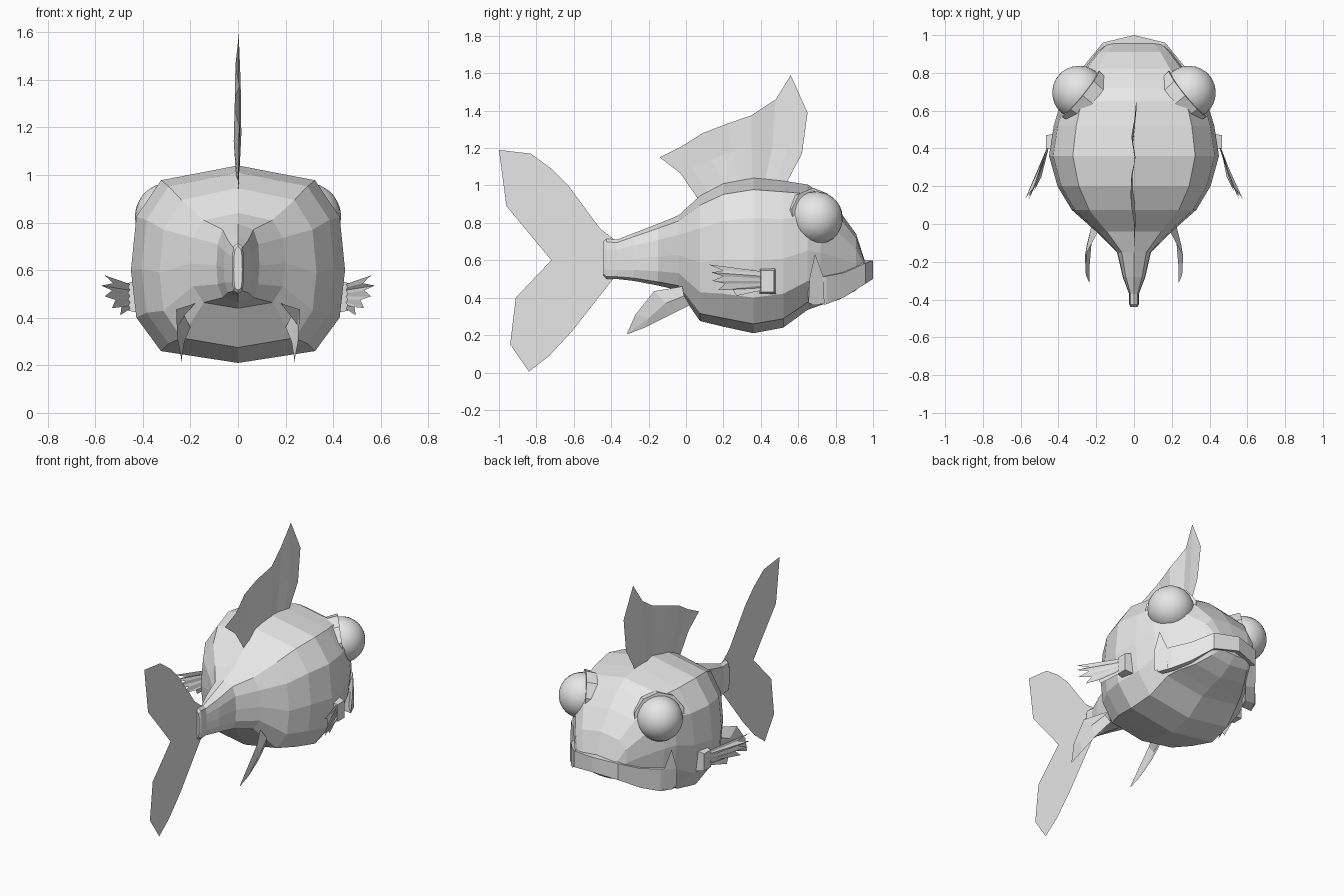
import bpy, math
from mathutils import Vector

if "Cube" in bpy.data.objects:
    bpy.data.objects.remove(bpy.data.objects["Cube"])

grey = bpy.data.materials.new("plain_grey")
grey.diffuse_color = (0.8, 0.8, 0.8, 1)
grey.use_nodes = True
grey.node_tree.nodes["Principled BSDF"].inputs["Base Color"].default_value = grey.diffuse_color


def make(name, verts, faces):
    me = bpy.data.meshes.new(name)
    me.from_pydata([tuple(v) for v in verts], [], faces)
    me.materials.append(grey)
    ob = bpy.data.objects.new(name, me)
    bpy.context.collection.objects.link(ob)
    return ob


def both_sides(name, verts, faces):
    """Part on the right plus its mirrored twin on the left."""
    make("right_" + name, verts, faces)
    make("left_" + name, [(-x, y, z) for x, y, z in verts],
         [tuple(reversed(f)) for f in faces])


def grid(rows, closed=False):
    """Join equal-length rows of points with quads."""
    n = len(rows[0])
    verts = [p for r in rows for p in r]
    faces = []
    for i in range(len(rows) - 1):
        for j in range(n if closed else n - 1):
            k = (j + 1) % n
            faces.append((i*n + j, i*n + k, (i+1)*n + k, (i+1)*n + j))
    return verts, faces


# Body: twelve-sided rings from tail stem to snout (y, top, bottom, half width)
stations = [(-0.44, .70, .515, .018), (-0.425, .715, .50, .026), (-0.37, .71, .50, .026),
            (-0.28, .745, .49, .06), (-0.15, .795, .465, .09), (-0.04, .84, .44, .20),
            (0.075, .945, .275, .33), (0.20, 1.01, .245, .405), (0.36, 1.04, .21, .45),
            (0.52, 1.025, .24, .425), (0.65, 1.005, .335, .385), (0.72, .96, .36, .345),
            (0.82, .865, .39, .265), (0.91, .74, .44, .195), (0.955, .60, .49, .145)]
rings = []
for y, top, bot, w in stations:
    h = top - bot
    c = 0.72
    half = [(0, top), (c*w, top - .075*h), (.95*w, top - .26*h), (w, top - .53*h),
            (.95*w, bot + .23*h), (c*w, bot + .06*h), (0, bot)]
    pts = half + [(-x, z) for x, z in half[-2:0:-1]]
    rings.append([(x, y, z) for x, z in pts])
verts, faces = grid(rings, closed=True)
last = len(verts) - 12
faces += [tuple(range(11, -1, -1)), tuple(range(last, last + 12))]
make("body", verts, faces)

# Lip: band wrapped around the snout (x, y, top, bottom)
side = [(.375, .67, .50, .36), (.335, .75, .515, .365), (.255, .85, .535, .405),
        (.165, .96, .585, .475), (0, 1.0, .60, .50)]
path = side + [(-x, y, t, b) for x, y, t, b in side[-2::-1]]
rows = []
for x, y, t, b in path:
    d = Vector((x, y - .55, 0)).normalized() * .06
    rows.append([(x, y, t), (x, y, b), (x - d.x, y - d.y, b + .015), (x - d.x, y - d.y, t)])
verts, faces = grid(rows, closed=True)
faces += [(3, 2, 1, 0), tuple(len(verts) - 4 + i for i in range(4))]
make("lip", verts, faces)

# Pointed flap at each mouth corner
both_sides("mouth_corner",
           [(.385, .655, .37), (.35, .74, .37), (.35, .735, .51), (.375, .69, .635),
            (.395, .66, .50), (.33, .68, .45)],
           [(0, 1, 2, 4), (4, 2, 3), (5, 0, 4), (5, 4, 3), (5, 3, 2), (5, 2, 1), (5, 1, 0)])

# Bulging eyes seated in ten-sided sockets
for s, label in ((1, "right"), (-1, "left")):
    axis = Vector((s * .76, .62, .12)).normalized()
    rot = axis.to_track_quat('Z', 'Y').to_euler()
    centre = Vector((s * .29, .695, .825))
    bpy.ops.mesh.primitive_uv_sphere_add(segments=24, ring_count=14, radius=.143,
                                         location=centre, rotation=rot)
    eye = bpy.context.object
    eye.name = label + "_eye"
    eye.data.materials.append(grey)
    bpy.ops.object.shade_smooth()
    bpy.ops.mesh.primitive_cone_add(vertices=10, radius1=.155, radius2=.165, depth=.07,
                                    location=centre - axis * .04, rotation=rot)
    socket = bpy.context.object
    socket.name = label + "_eye_socket"
    socket.data.materials.append(grey)

# Tail fin: flat forked sheet
tail = [(-.37, .70), (-.46, .77), (-.63, 1.0), (-.72, 1.09), (-.83, 1.17), (-1, 1.19),
        (-.96, .89), (-.72, .60), (-.91, .40), (-.94, .15), (-.84, .005), (-.73, .09),
        (-.61, .22), (-.39, .50)]
make("tail_fin", [(0, y, z) for y, z in tail],
     [(0, 1, 2, 6, 7), (2, 3, 4, 5, 6), (0, 7, 13), (7, 8, 12, 13), (8, 9, 10, 11, 12)])

# Dorsal fin: wavy sheet, each column runs root, middle, tip (y, z), with sway in x
columns = [((.07, .92), (-.03, 1.065), (-.14, 1.15), 0),
           ((.13, .95), (.03, 1.10), (-.03, 1.205), .008),
           ((.20, .98), (.14, 1.14), (.09, 1.28), -.018),
           ((.28, 1.0), (.25, 1.18), (.22, 1.33), -.016),
           ((.35, 1.01), (.35, 1.18), (.35, 1.375), .008),
           ((.42, 1.01), (.46, 1.2), (.48, 1.46), -.014),
           ((.48, 1.0), (.54, 1.2), (.56, 1.59), .004),
           ((.53, 1.0), (.62, 1.17), (.65, 1.39), .014)]
make("dorsal_fin", *grid([[(dx * k, y, z) for k, (y, z) in zip((.4, 1, .8), (a, b, c))]
                          for a, b, c, dx in columns]))

# Pectoral fins: base block and a pleated fan of fingers
box = [(x, y, z) for x, y0, y1, z0, z1 in ((.41, .39, .48, .42, .56), (.465, .40, .47, .43, .545))
       for y, z in ((y0, z0), (y1, z0), (y1, z1), (y0, z1))]
both_sides("pectoral_base", box,
           [(0, 3, 2, 1), (4, 5, 6, 7)] + [(i, (i+1) % 4, (i+1) % 4 + 4, i + 4) for i in range(4)])
tips = [(.56, .12, .578), (.525, .20, .545), (.575, .135, .535), (.53, .20, .515),
        (.56, .14, .49), (.515, .21, .475), (.53, .17, .44), (.49, .25, .445), (.495, .27, .41)]
roots = [(.45 + .008 * (i % 2), .41, .54 - .0125 * i) for i in range(9)]
both_sides("pectoral_fin", *grid([[a, b] for a, b in zip(roots, tips)]))

# Pelvic fins: folded sheets trailing below the tail stem
both_sides("pelvic_fin", *grid([
    [(.18, -.02, .46), (.26, -.17, .435), (.255, -.27, .31), (.235, -.315, .21)],
    [(.225, -.01, .41), (.25, -.11, .37), (.25, -.20, .29), (.235, -.315, .208)],
    [(.20, .02, .36), (.225, -.10, .30), (.235, -.22, .24), (.235, -.31, .206)]]))
